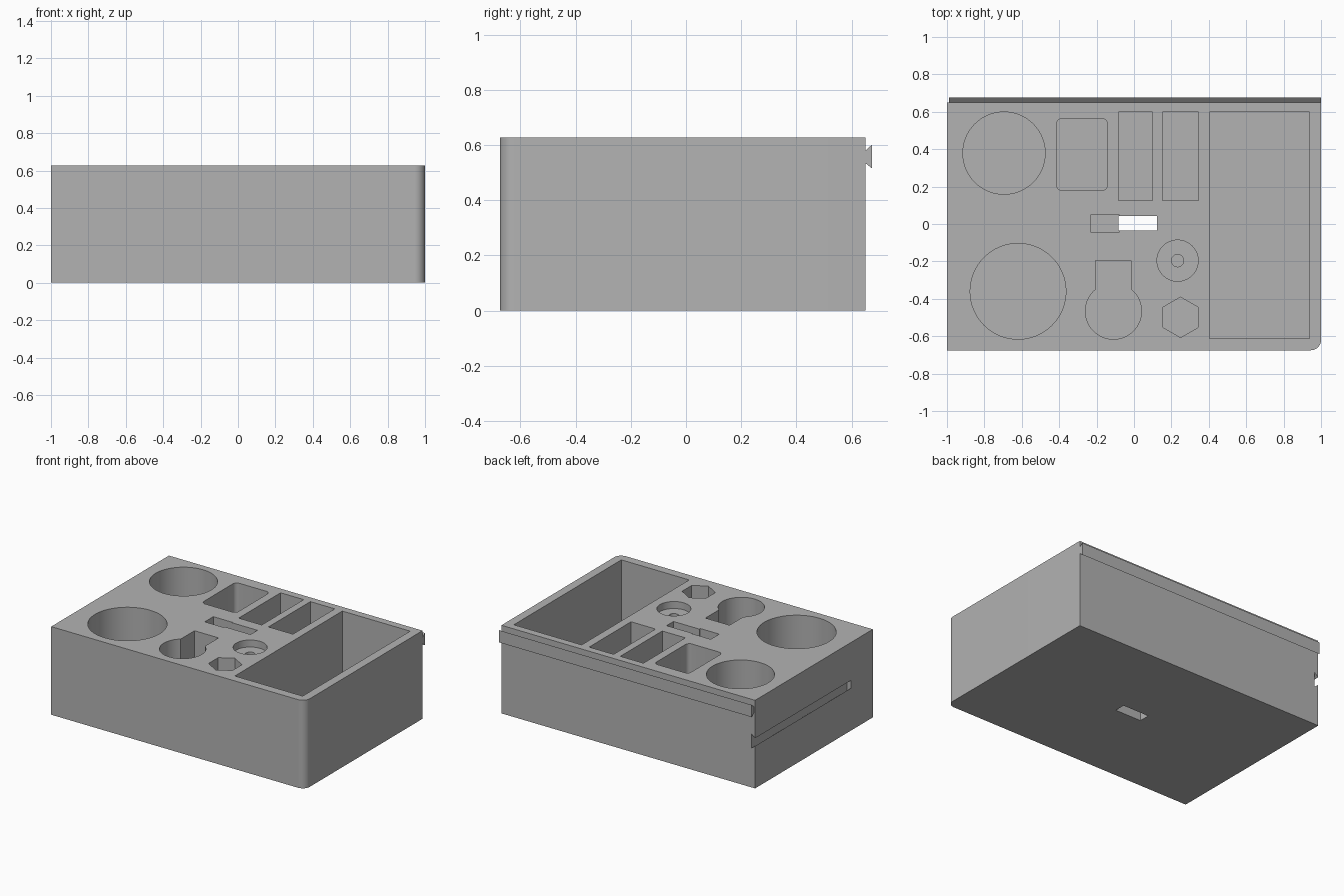
import bpy, bmesh, math
from mathutils import Vector

H = 0.628                       # body height
X0, X1, Y0, Y1 = -1.0, 1.0, -0.675, 0.65
TOP = H + 0.1                   # cutters rise past the top face

cube = bpy.data.objects.get("Cube")
if cube:
    bpy.data.objects.remove(cube, do_unlink=True)

grey = bpy.data.materials.new("plain_grey")
grey.use_nodes = True
colour = (0.45, 0.45, 0.45, 1)
grey.diffuse_color = colour
grey.node_tree.nodes["Principled BSDF"].inputs["Base Color"].default_value = colour


def prism(name, points, direction):
    """Closed solid: a planar outline of 3D points swept along a direction."""
    bm = bmesh.new()
    face = bm.faces.new([bm.verts.new(p) for p in points])
    swept = bmesh.ops.extrude_face_region(bm, geom=[face])["geom"]
    verts = [g for g in swept if isinstance(g, bmesh.types.BMVert)]
    bmesh.ops.translate(bm, verts=verts, vec=Vector(direction))
    bmesh.ops.recalc_face_normals(bm, faces=bm.faces)
    mesh = bpy.data.meshes.new(name)
    bm.to_mesh(mesh)
    bm.free()
    mesh.materials.append(grey)
    obj = bpy.data.objects.new(name, mesh)
    bpy.context.collection.objects.link(obj)
    return obj


def arc(cx, cy, r, start, end, steps):
    angles = [math.radians(start + (end - start) * i / steps) for i in range(steps + 1)]
    return [(cx + r * math.cos(a), cy + r * math.sin(a)) for a in angles]


def ring(cx, cy, r, sides=64, start=0):
    return arc(cx, cy, r, start, start + 360, sides)[:-1]


def rect(x0, x1, y0, y1):
    return [(x0, y0), (x1, y0), (x1, y1), (x0, y1)]


def rounded(x0, x1, y0, y1, r):
    corners = [(x0 + r, y0 + r), (x1 - r, y0 + r), (x1 - r, y1 - r), (x0 + r, y1 - r)]
    return [p for i, (cx, cy) in enumerate(corners)
            for p in arc(cx, cy, r, 180 + 90 * i, 270 + 90 * i, 6)]


def activate(obj):
    bpy.ops.object.select_all(action="DESELECT")
    obj.select_set(True)
    bpy.context.view_layer.objects.active = obj


def cut(target, cutter):
    cutter.hide_render = True
    mod = target.modifiers.new("cut", "BOOLEAN")
    mod.operation, mod.solver, mod.object = "DIFFERENCE", "EXACT", cutter
    activate(target)
    bpy.ops.object.modifier_apply(modifier=mod.name)
    bpy.data.objects.remove(cutter, do_unlink=True)


# Block with one rounded front corner
r = 0.055
outline = [(X0, Y1), (X0, Y0)] + arc(X1 - r, Y0 + r, r, 270, 360, 12) + [(X1, Y1)]
body = prism("organizer_body", [(x, y, 0) for x, y in outline], (0, 0, H))

# Pockets: outline and floor height
pockets = {
    "back_round_pocket": (ring(-0.695, 0.379, 0.22), 0.08),
    "front_round_pocket": (ring(-0.62, -0.36, 0.256), 0.08),
    "rounded_pocket": (rounded(-0.414, -0.142, 0.179, 0.564, 0.03), 0.08),
    "narrow_pocket_a": (rect(-0.083, 0.099, 0.126, 0.598), 0.08),
    "narrow_pocket_b": (rect(0.152, 0.345, 0.126, 0.598), 0.08),
    "large_bin": (rect(0.404, 0.939, -0.613, 0.598), 0.05),
    "slot_recess": (rect(-0.23, -0.08, -0.046, 0.05), 0.35),
    "through_slot": (rect(-0.083, 0.123, -0.035, 0.043), -0.1),
    "shallow_dish": (ring(0.233, -0.196, 0.11), H - 0.05),
    "dish_hole": (ring(0.233, -0.196, 0.033, 32), 0.2),
    "hex_pocket": (ring(0.249, -0.499, 0.108, 6, 30), 0.2),
    "bulb_pocket": (ring(-0.11, -0.466, 0.15), 0.12),
    "bulb_neck": (rect(-0.206, -0.016, -0.45, -0.196), 0.12),
}
for name, (shape, floor) in pockets.items():
    cut(body, prism(name, [(x, y, floor) for x, y in shape], (0, 0, TOP - floor)))

# Dovetail groove in the right side, open at the back
depth, mid, neck, wide = 0.03, 0.33, 0.028, 0.052
groove = [(X0, mid - neck), (X0 + depth, mid - wide),
          (X0 + depth, mid + wide), (X0, mid + neck)]
lip = [(X0 - 0.01, mid + neck), (X0 - 0.01, mid - neck)]
cut(body, prism("groove", [(x, -0.43, z) for x, z in groove + lip], (0, Y1 + 0.53, 0)))

# Dovetail rail along the back
rail_profile = [(Y1, 0.535), (0.675, 0.515), (0.675, 0.602), (Y1, 0.58)]
rail = prism("dovetail_rail", [(-0.99, y, z) for y, z in rail_profile], (1.99, 0, 0))

activate(body)
bpy.ops.object.shade_smooth_by_angle(angle=math.radians(30))
